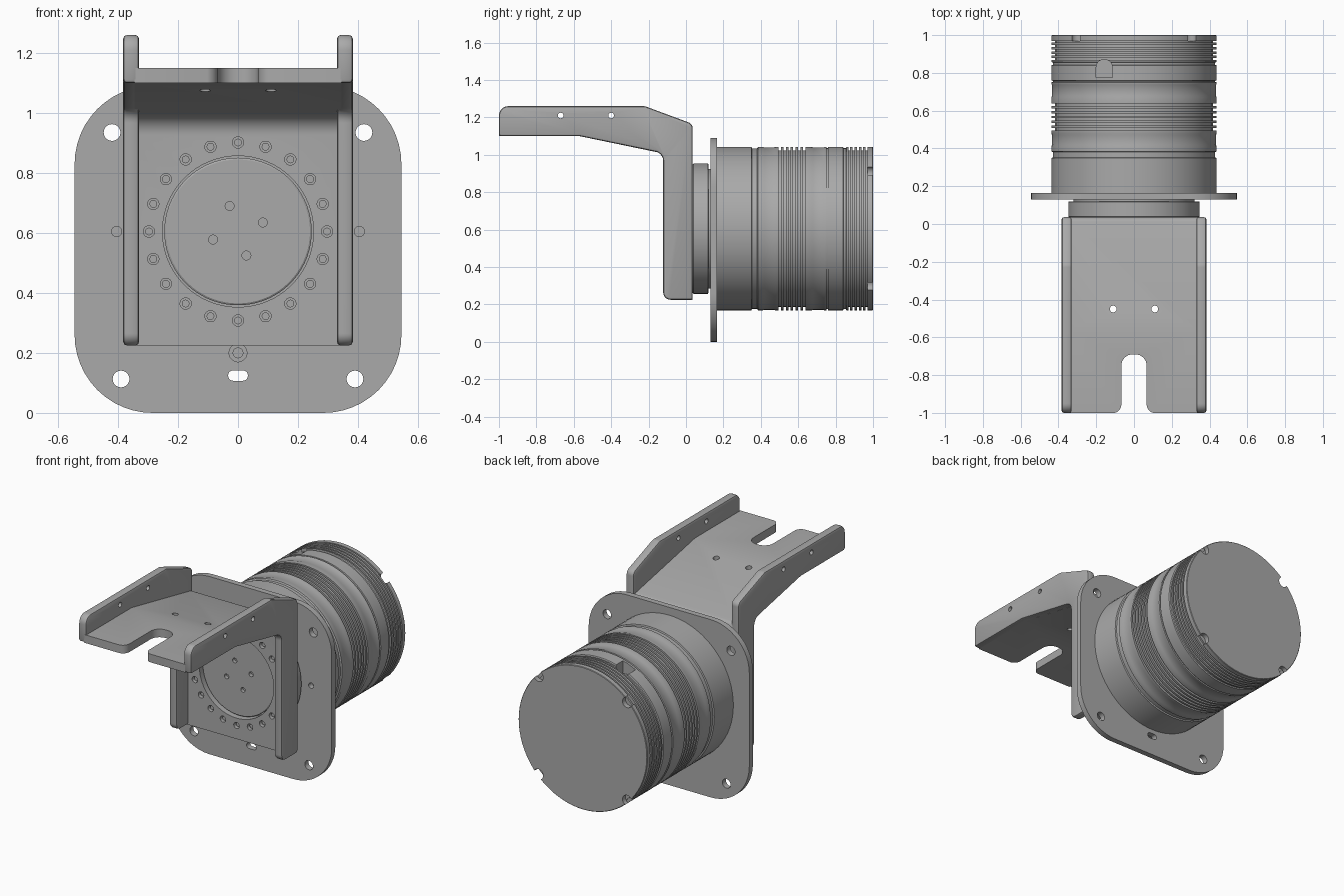
import bpy, bmesh, math
from mathutils import Vector

if "Cube" in bpy.data.objects:
    bpy.data.objects.remove(bpy.data.objects["Cube"])

CZ = 0.605  # height of the motor axis
grey = bpy.data.materials.new("mid_grey")
grey.diffuse_color = (0.40, 0.40, 0.40, 1)
grey.use_nodes = True
grey.node_tree.nodes["Principled BSDF"].inputs["Base Color"].default_value = grey.diffuse_color


def rounded(points, n=8):
    """Polygon from (u, v, radius) corners with arcs."""
    out = []
    for i, (u, v, r) in enumerate(points):
        p = Vector((u, v))
        if r == 0:
            out.append(p)
            continue
        a = (Vector(points[i - 1][:2]) - p).normalized()
        b = (Vector(points[(i + 1) % len(points)][:2]) - p).normalized()
        half = a.angle(b) / 2
        c = p + (a + b).normalized() * r / math.sin(half)
        s, e = p + a * r / math.tan(half) - c, p + b * r / math.tan(half) - c
        total = math.pi - 2 * half
        for k in range(n + 1):
            t = k / n
            out.append(c + (s * math.sin((1 - t) * total) + e * math.sin(t * total)) / math.sin(total))
    return out


def circle(u, v, r, n=20):
    return [Vector((u + r * math.cos(2 * math.pi * k / n), v + r * math.sin(2 * math.pi * k / n))) for k in range(n)]


PLACE = {'x': lambda u, v, w: (w, u, v), 'y': lambda u, v, w: (u, w, v), 'z': lambda u, v, w: (u, v, w)}


def add_prism(bm, pts, axis, a, b):
    f = PLACE[axis]
    lo = [bm.verts.new(f(p[0], p[1], a)) for p in pts]
    hi = [bm.verts.new(f(p[0], p[1], b)) for p in pts]
    n = len(pts)
    faces = [bm.faces.new(lo), bm.faces.new(hi)]
    faces += [bm.faces.new((lo[i], lo[(i + 1) % n], hi[(i + 1) % n], hi[i])) for i in range(n)]
    bmesh.ops.recalc_face_normals(bm, faces=faces)


def make_object(name, bm):
    bmesh.ops.recalc_face_normals(bm, faces=bm.faces[:])
    me = bpy.data.meshes.new(name)
    bm.to_mesh(me)
    bm.free()
    me.materials.append(grey)
    ob = bpy.data.objects.new(name, me)
    bpy.context.collection.objects.link(ob)
    return ob


def prisms(name, items):
    bm = bmesh.new()
    for it in items:
        add_prism(bm, *it)
    return make_object(name, bm)


def lathe(name, profile, n=72):
    """Turned part around the motor axis from (y, radius) pairs."""
    bm = bmesh.new()
    rings = [[bm.verts.new((p[0], y, p[1])) for p in circle(0, CZ, r, n)] for y, r in profile]
    for r0, r1 in zip(rings, rings[1:]):
        for i in range(n):
            bm.faces.new((r0[i], r0[(i + 1) % n], r1[(i + 1) % n], r1[i]))
    bm.faces.new(rings[0])
    bm.faces.new(rings[-1])
    return make_object(name, bm)


def finish(ob, cuts=None, bevel=0):
    if bevel:
        m = ob.modifiers.new("soft_edges", 'BEVEL')
        m.width, m.segments, m.limit_method = bevel, 2, 'ANGLE'
        m.angle_limit = math.radians(50)
    cutter = None
    if cuts:
        cutter = prisms(ob.name + "_cutter", cuts)
        cutter.hide_render = True
        m = ob.modifiers.new("holes", 'BOOLEAN')
        m.operation, m.solver, m.object = 'DIFFERENCE', 'EXACT', cutter
    if ob.modifiers:
        dg = bpy.context.evaluated_depsgraph_get()
        me = bpy.data.meshes.new_from_object(ob.evaluated_get(dg))
        ob.modifiers.clear()
        ob.data = me
    if cutter:
        bpy.data.objects.remove(cutter)
    bpy.ops.object.select_all(action='DESELECT')
    ob.select_set(True)
    bpy.context.view_layer.objects.active = ob
    bpy.ops.object.shade_smooth_by_angle(angle=math.radians(32))


# Mounting plate with corner holes, side holes, screw recess and slot
W, H, R = 0.545, 1.09, 0.26
plate = prisms("mounting_plate", [(rounded([(-W, 0, R), (W, 0, R), (W, H, R), (-W, H, R)], 12), 'y', 0.13, 0.165)])
cuts = [(circle(0, 0.2, 0.03), 'y', 0.1, 0.145),
        (rounded([(-0.033, 0.107, 0.017), (0.033, 0.107, 0.017), (0.033, 0.142, 0.017), (-0.033, 0.142, 0.017)], 5), 'y', 0.1, 0.2)]
for s in (-1, 1):
    for x, z, r in ((0.42, 0.935, 0.028), (0.39, 0.113, 0.028), (0.405, 0.605, 0.017)):
        cuts.append((circle(s * x, z, r), 'y', 0.1, 0.2))
finish(plate, cuts)
finish(prisms("recess_screw", [(circle(0, 0.2, 0.018), 'y', 0.137, 0.16)]))

# Motor body: turned housing with two groups of cooling fins and shallow bands
RM, RG = 0.437, 0.418


def fins(start, count, pitch, gap):
    out = []
    for i in range(count):
        y = start + i * pitch
        out += [(y, RM), (y, RG), (y + gap, RG), (y + gap, RM)]
    return out


body = [(0.165, RM), (0.35, RM), (0.353, 0.429), (0.38, 0.429), (0.385, RM), (0.41, RM),
        (0.42, 0.434), (0.47, 0.434), (0.48, RM)]
body += fins(0.495, 6, 0.026, 0.013)
body += [(0.67, RM), (0.68, 0.434), (0.735, 0.434), (0.74, RM), (0.75, RM), (0.752, 0.43), (0.758, 0.43), (0.76, RM),
         (0.84, RM), (0.843, 0.43), (0.855, 0.43), (0.858, RM)]
body += fins(0.868, 5, 0.023, 0.010)
body += [(0.997, RM), (1.0, 0.434)]
motor = lathe("motor_body", body)
# Cable slot on top and four screw notches on the rear rim
cuts = [(rounded([(-0.2, 0.775, 0), (-0.115, 0.775, 0), (-0.115, 0.87, 0.04), (-0.2, 0.87, 0.04)]), 'z', 0.95, 1.1)]
for k in range(4):
    a = math.pi / 4 + k * math.pi / 2
    cuts.append((circle(0.425 * math.cos(a), CZ + 0.425 * math.sin(a), 0.032), 'y', 0.97, 1.1))
finish(motor, cuts)

# Output flange between plate and bracket, with a raised centre disc and screw holes
flange = lathe("output_flange", [(0.008, 0.24), (0.012, 0.246), (0.035, 0.246), (0.035, 0.343), (0.04, 0.348),
                                 (0.117, 0.348), (0.12, 0.343), (0.12, 0.32), (0.135, 0.32)])
finish(flange, [(circle(x, z, 0.015, 14), 'y', -0.1, 0.03)
                for x, z in ((-0.028, 0.69), (0.083, 0.635), (-0.083, 0.578), (0.028, 0.525))])

# Bracket side rails, bent profile
rail = [(-1.0, 1.10, 0), (-0.57, 1.10, 0), (-0.122, 1.008, 0.05), (-0.122, 0.225, 0.04), (0.036, 0.225, 0),
        (0.036, 1.165, 0.035), (-0.22, 1.26, 0.05), (-1.0, 1.26, 0.05)]
for side, s in (("left", -1), ("right", 1)):
    ob = prisms(side + "_bracket_rail", [(rounded(rail), 'x', s * 0.33, s * 0.383)])
    finish(ob, [(circle(y, 1.21, 0.015), 'x', s * 0.2, s * 0.5) for y in (-0.67, -0.40)], bevel=0.012)

# Bracket web: upright wall, bend and arm in one sheet
web_line = [(-1.0, 1.10, 0), (-0.57, 1.10, 0), (-0.015, 0.985, 0.07), (-0.015, 0.225, 0), (0.036, 0.225, 0),
            (0.036, 1.03, 0.03), (-0.56, 1.15, 0), (-1.0, 1.15, 0)]
web = prisms("bracket_web", [(rounded(web_line), 'x', -0.345, 0.345)])
# Centre opening, ring of bolt holes, arm holes and forked end
cuts = [(circle(0, CZ, 0.252, 64), 'y', -0.1, 0.1)]
bolts = [(0.297 * math.cos(k * math.pi / 10), CZ + 0.297 * math.sin(k * math.pi / 10)) for k in range(20)]
cuts += [(circle(x, z, 0.019, 14), 'y', -0.1, 0.1) for x, z in bolts]
cuts += [(circle(x, -0.45, 0.018), 'z', 0.95, 1.2) for x in (-0.11, 0.11)]
fork = [(-0.2, -1.1, 0), (0.2, -1.1, 0), (0.2, -1.001, 0), (0.067, -1.001, 0.045), (0.067, -0.69, 0.06),
        (-0.067, -0.69, 0.06), (-0.067, -1.001, 0.045), (-0.2, -1.001, 0)]
cuts.append((rounded(fork), 'z', 0.95, 1.2))
finish(web, cuts)

# Bolts seated in the ring of holes
finish(prisms("ring_bolts", [(circle(x, z, 0.013, 12), 'y', 0.0, 0.04) for x, z in bolts]))
